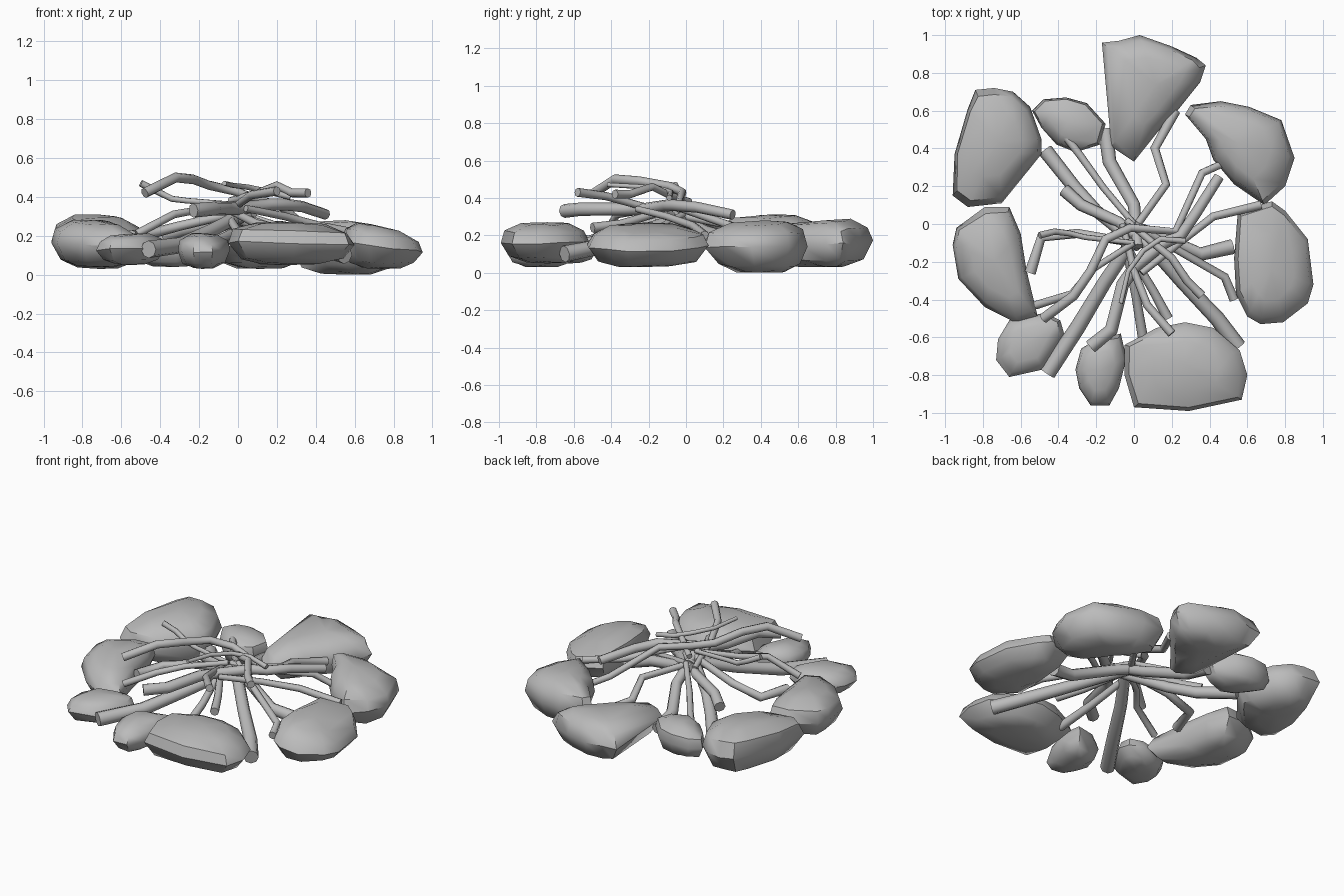
import bpy
import bmesh
import random
from mathutils import Vector

random.seed(4)

default_cube = bpy.data.objects.get("Cube")
if default_cube:
    bpy.data.objects.remove(default_cube, do_unlink=True)


def make_material(name, colour):
    material = bpy.data.materials.new(name)
    material.use_nodes = True
    material.diffuse_color = colour
    material.node_tree.nodes["Principled BSDF"].inputs["Base Color"].default_value = colour
    return material


grey = make_material("plain grey", (0.5, 0.5, 0.5, 1))

# Stone cross-section: (outline scale, height fraction)
STONE_RINGS = ((0.45, 0.02), (0.8, 0.14), (1, 0.5), (0.9, 0.78), (0.55, 0.95))


def make_stone(name, low, high, tilt, *outline):
    """Stack scaled copies of a plan outline into a boulder whose top slopes by tilt."""
    points = [Vector((x, y, 0)) for x, y in outline]
    centre = sum(points, Vector()) / len(points)
    slope = Vector((*tilt, 0))
    height = high - low
    bm = bmesh.new()
    rings = []
    for scale, fraction in STONE_RINGS:
        ring = []
        for point in points:
            jitter = 0 if scale == 1 else random.uniform(-0.03, 0.03)
            offset = (point - centre) * (scale + jitter)
            position = centre + offset
            position.z = low + height * (fraction + random.uniform(-0.02, 0.04))
            position.z += slope.dot(offset) * fraction
            ring.append(bm.verts.new(position))
        rings.append(ring)
    count = len(points)
    for lower, upper in zip(rings, rings[1:]):
        for i in range(count):
            j = (i + 1) % count
            bm.faces.new((lower[i], lower[j], upper[j], upper[i]))
    # Close both ends with a shallow fan
    for ring, level in ((rings[0], low), (rings[-1], high)):
        tip = bm.verts.new((centre.x, centre.y, level))
        for i in range(count):
            bm.faces.new((ring[i], ring[(i + 1) % count], tip))
    bmesh.ops.recalc_face_normals(bm, faces=bm.faces)
    mesh = bpy.data.meshes.new(name)
    bm.to_mesh(mesh)
    bm.free()
    mesh.materials.append(grey)
    stone = bpy.data.objects.new(name, mesh)
    bpy.context.collection.objects.link(stone)
    bpy.ops.object.select_all(action="DESELECT")
    stone.select_set(True)
    bpy.context.view_layer.objects.active = stone
    bpy.ops.object.shade_smooth_by_angle(angle=0.8)


def make_stick(name, radius, *path):
    """Bent stick: a capped tube that thins a little toward its last point."""
    curve = bpy.data.curves.new(name, "CURVE")
    curve.dimensions = "3D"
    curve.bevel_depth = radius
    curve.bevel_resolution = 2
    curve.use_fill_caps = True
    spline = curve.splines.new("POLY")
    spline.points.add(len(path) - 1)
    for i, (point, position) in enumerate(zip(spline.points, path)):
        point.co = (*position, 1)
        point.radius = 1 - 0.25 * i / (len(path) - 1)
    curve.materials.append(grey)
    stick = bpy.data.objects.new(name, curve)
    bpy.context.collection.objects.link(stick)


# Ring of stones
make_stone("stone_back", .03, .28, (-.03, .08), (-.17, .96), (-.08, .97), (.03, 1), (.2, .94),
           (.33, .88), (.38, .84), (.35, .75), (.23, .6), (.12, .48), (0, .33), (-.12, .41))
make_stone("stone_back_left", 0, .28, (-.08, 0), (.27, .58), (.3, .63), (.46, .65), (.61, .62),
           (.78, .55), (.85, .35), (.8, .2), (.69, .1), (.53, .21), (.42, .34), (.38, .45))
make_stone("stone_left", .03, .25, (-.22, 0), (.55, .07), (.73, .12), (.8, .07), (.92, -.08),
           (.95, -.32), (.92, -.42), (.79, -.52), (.67, -.53), (.6, -.49), (.54, -.37), (.53, -.18))
make_stone("stone_front_left", .05, .27, (-.03, 0), (-.05, -.64), (.12, -.55), (.27, -.52),
           (.42, -.55), (.56, -.67), (.6, -.8), (.57, -.93), (.29, -.99), (0, -.97), (-.05, -.8))
make_stone("stone_front", .03, .21, (0, .1), (-.2, -.61), (-.07, -.58), (-.04, -.71), (-.08, -.87),
           (-.13, -.96), (-.23, -.96), (-.29, -.87), (-.31, -.77), (-.28, -.66))
make_stone("stone_front_right", .05, .21, (.05, 0), (-.72, -.61), (-.66, -.51), (-.47, -.47),
           (-.39, -.51), (-.37, -.58), (-.48, -.77), (-.66, -.81), (-.73, -.72))
make_stone("stone_right", .04, .28, (0, .06), (-.96, -.11), (-.94, -.02), (-.79, .09), (-.66, .09),
           (-.6, -.05), (-.57, -.24), (-.51, -.49), (-.61, -.53), (-.79, -.44), (-.93, -.29))
make_stone("stone_back_right", .03, .31, (-.05, .06), (-.84, .71), (-.74, .72), (-.64, .7),
           (-.55, .62), (-.49, .45), (-.49, .37), (-.53, .32), (-.7, .11), (-.88, .09),
           (-.96, .15), (-.95, .37), (-.88, .61))
make_stone("stone_back_small", .04, .24, (.05, 0), (-.54, .6), (-.48, .66), (-.36, .67), (-.25, .64),
           (-.15, .53), (-.18, .42), (-.31, .38), (-.41, .42), (-.49, .51))

# Low thick sticks leaning in to the middle
make_stick("log_front_right", .045, (-.46, -.79, .13), (-.3, -.55, .15), (-.15, -.3, .22), (0, -.08, .3))
make_stick("log_front_left", .045, (.55, -.65, .1), (.44, -.5, .13), (.25, -.3, .2), (-.02, 0, .3))
make_stick("log_left", .04, (.52, -.12, .14), (.35, -.16, .18), (.1, -.05, .26), (-.05, 0, .3))
make_stick("log_back_right", .04, (-.47, .39, .12), (-.32, .2, .15), (-.2, .07, .2), (.03, -.12, .3))
make_stick("log_back", .04, (-.15, .5, .12), (-.13, .33, .15), (0, .1, .22), (.02, -.12, .33))
make_stick("log_right", .035, (-.37, .18, .2), (-.28, .1, .23), (-.08, .01, .27), (.08, -.12, .32))

# Medium sticks
make_stick("stick_right_bent", .03, (-.55, -.26, .2), (-.49, -.07, .2), (-.3, -.05, .25), (0, -.1, .32))
make_stick("stick_back_right", .022, (-.39, .5, .2), (-.29, .37, .22), (-.16, .19, .24), (0, 0, .32))
make_stick("stick_back_left", .027, (.22, .6, .16), (.11, .4, .2), (.17, .21, .26), (.02, 0, .3))
make_stick("stick_left_bent", .025, (.53, -.4, .14), (.48, -.28, .16), (.2, -.12, .25), (0, 0, .32))
make_stick("stick_front_inner", .027, (.05, -.62, .14), (.01, -.38, .2), (-.05, -.1, .3))
make_stick("stick_front_bent", .027, (.18, -.5, .24), (.1, -.35, .26), (-.02, -.15, .32))
make_stick("stick_left_long", .024, (.67, .1, .2), (.42, .04, .25), (.24, -.1, .3), (.04, -.26, .34))
make_stick("stick_right_low", .022, (-.52, -.43, .21), (-.33, -.37, .31), (-.22, -.24, .33), (0, -.1, .36))

# High sticks crossing over the top
make_stick("top_stick_thick", .037, (-.23, -.65, .33), (-.12, -.56, .34), (-.06, -.32, .34),
           (.01, -.22, .34), (.16, -.1, .36), (.25, -.06, .36), (.33, .06, .35), (.45, .25, .31))
make_stick("top_stick_long", .027, (-.48, -.5, .42), (-.32, -.38, .5), (-.23, -.25, .49),
           (-.15, -.08, .46), (-.02, -.02, .43), (.22, -.04, .35), (.36, .27, .24), (.47, .32, .18))
make_stick("top_stick_side", .018, (-.5, -.06, .47), (-.42, -.04, .43), (-.34, -.05, .39),
           (-.26, -.07, .38), (0, -.1, .36))
make_stick("top_stick_front", .024, (.2, -.58, .43), (.07, -.43, .41), (0, -.25, .36), (-.06, 0, .3))
make_stick("top_stick_front_left", .024, (.36, -.38, .42), (.28, -.3, .42), (.2, -.18, .46),
           (.1, -.1, .42), (-.04, .02, .38))
make_stick("top_twig", .016, (.27, -.09, .4), (.14, -.08, .43), (.05, -.14, .45), (-.03, -.25, .46),
           (-.07, -.42, .47))
